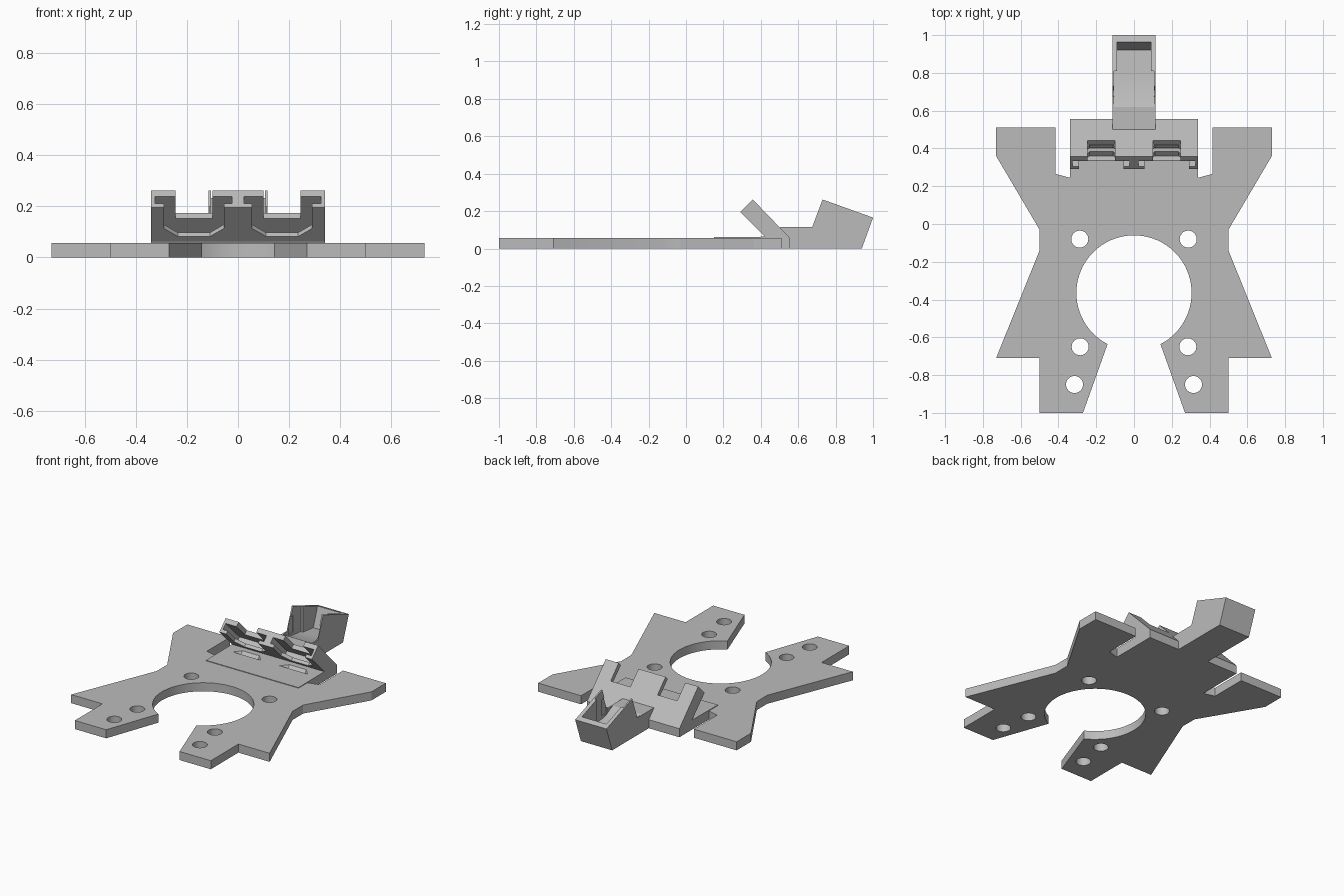
import bpy, bmesh, math
from mathutils import Vector

cube = bpy.data.objects.get("Cube")
if cube:
    bpy.data.objects.remove(cube, do_unlink=True)

grey = bpy.data.materials.new("plain_grey")
grey.use_nodes = True
GREY = (0.5, 0.5, 0.5, 1)
grey.diffuse_color = GREY
grey.node_tree.nodes["Principled BSDF"].inputs["Base Color"].default_value = GREY


def prism(name, pts, lo, hi, place):
    """Extrude a 2D outline from lo to hi; place(a, b, depth) gives the 3D point."""
    bm = bmesh.new()
    low = [bm.verts.new(place(a, b, lo)) for a, b in pts]
    high = [bm.verts.new(place(a, b, hi)) for a, b in pts]
    bm.faces.new(low)
    bm.faces.new(high)
    n = len(pts)
    for i in range(n):
        j = (i + 1) % n
        bm.faces.new((low[i], low[j], high[j], high[i]))
    bmesh.ops.recalc_face_normals(bm, faces=bm.faces)
    mesh = bpy.data.meshes.new(name)
    bm.to_mesh(mesh)
    bm.free()
    mesh.materials.append(grey)
    obj = bpy.data.objects.new(name, mesh)
    bpy.context.collection.objects.link(obj)
    return obj


def cut(target, cutter):
    """Subtract the cutter and discard it."""
    cutter.hide_render = True
    mod = target.modifiers.new("cut", 'BOOLEAN')
    mod.operation = 'DIFFERENCE'
    mod.solver = 'EXACT'
    mod.object = cutter
    bpy.context.view_layer.objects.active = target
    bpy.ops.object.modifier_apply(modifier=mod.name)
    bpy.data.objects.remove(cutter, do_unlink=True)


def flat(x, y, z):
    return Vector((x, y, z))


def side(y, z, x):
    return Vector((x, y, z))


S = math.sqrt(0.5)


def sloped(x, up, depth):
    # leaning frame: up the slope, and in from the back face
    return Vector((x, 0.555 - S * (up + depth), 0.057 + S * (up - depth)))


def circle(cx, cy, r, n):
    return [(cx + r * math.cos(2 * math.pi * i / n),
             cy + r * math.sin(2 * math.pi * i / n)) for i in range(n)]


# Base plate with a round opening that runs out through the front
half = [(0.27, -1), (0.5, -1), (0.5, -0.71), (0.73, -0.71), (0.5, -0.14),
        (0.5, -0.03), (0.73, 0.36), (0.73, 0.51), (0.415, 0.51),
        (0.415, 0.265), (0.34, 0.245)]
outline = half + [(-x, y) for x, y in reversed(half)]
start, end, steps = math.radians(242.7), math.radians(-62.7), 64
for i in range(steps + 1):
    t = start + (end - start) * i / steps
    outline.append((0.305 * math.cos(t), -0.365 + 0.305 * math.sin(t)))
THICK = 0.057
base = prism("base_plate", outline, 0, THICK, flat)

# Screw holes
for x, y in [(0.287, -0.08), (0.285, -0.65), (0.315, -0.85)]:
    for s in (-1, 1):
        cut(base, prism("hole_cutter", circle(s * x, y, 0.045, 32), -0.1, 0.2, flat))

# Leaning bracket with a thin pad at its foot
profile = [(0.245, 0), (0.555, 0), (0.555, THICK), (0.357, 0.262),
           (0.29, 0.195), (0.422, 0.063), (0.15, 0.061), (0.15, 0.05), (0.245, 0.05)]
bracket = prism("leaning_bracket", profile, -0.34, 0.34, side)

# Two pockets with front lips and back notches
pocket = [(0.024, 0.08), (0.325, 0.08), (0.325, 0.4), (0.024, 0.4)]
opening = [(0.055, 0.4), (0.055, 0.17), (0.11, 0.125),
           (0.235, 0.125), (0.29, 0.17), (0.29, 0.4)]
notch = [(0.1, 0.163), (0.245, 0.163), (0.245, 0.4), (0.1, 0.4)]
for s in (-1, 1):
    for shape, lo, hi in ((pocket, 0.027, 0.068), (opening, 0.05, 0.15),
                          (notch, -0.05, 0.04)):
        cut(bracket, prism("pocket_cutter", [(s * x, u) for x, u in shape], lo, hi, sloped))

# Rear socket, open at its top and front
profile = [(0.555, 0), (0.94, 0), (1, 0.165), (0.73, 0.262),
           (0.675, 0.115), (0.5, 0.115), (0.555, THICK)]
socket = prism("rear_socket", profile, -0.115, 0.115, side)
cavity = [(0.6, 0.125), (0.7, 0.075), (0.92, 0.05), (1.0, 0.278), (1.0, 0.35), (0.6, 0.35)]
wide = [(0.6, 0.125), (0.7, 0.075), (0.81, 0.0625), (0.81, 0.35), (0.6, 0.35)]
slot = [(0.68, 0.09), (0.73, 0.09), (0.73, 0.2), (0.68, 0.2)]
for shape, w in ((cavity, 0.09), (wide, 0.105), (slot, 0.111)):
    cut(socket, prism("socket_cutter", shape, -w, w, side))

# Smooth the round walls, keep the edges sharp
for obj in (base, bracket, socket):
    bpy.ops.object.select_all(action='DESELECT')
    obj.select_set(True)
    bpy.context.view_layer.objects.active = obj
    bpy.ops.object.shade_smooth_by_angle(angle=math.radians(25))
